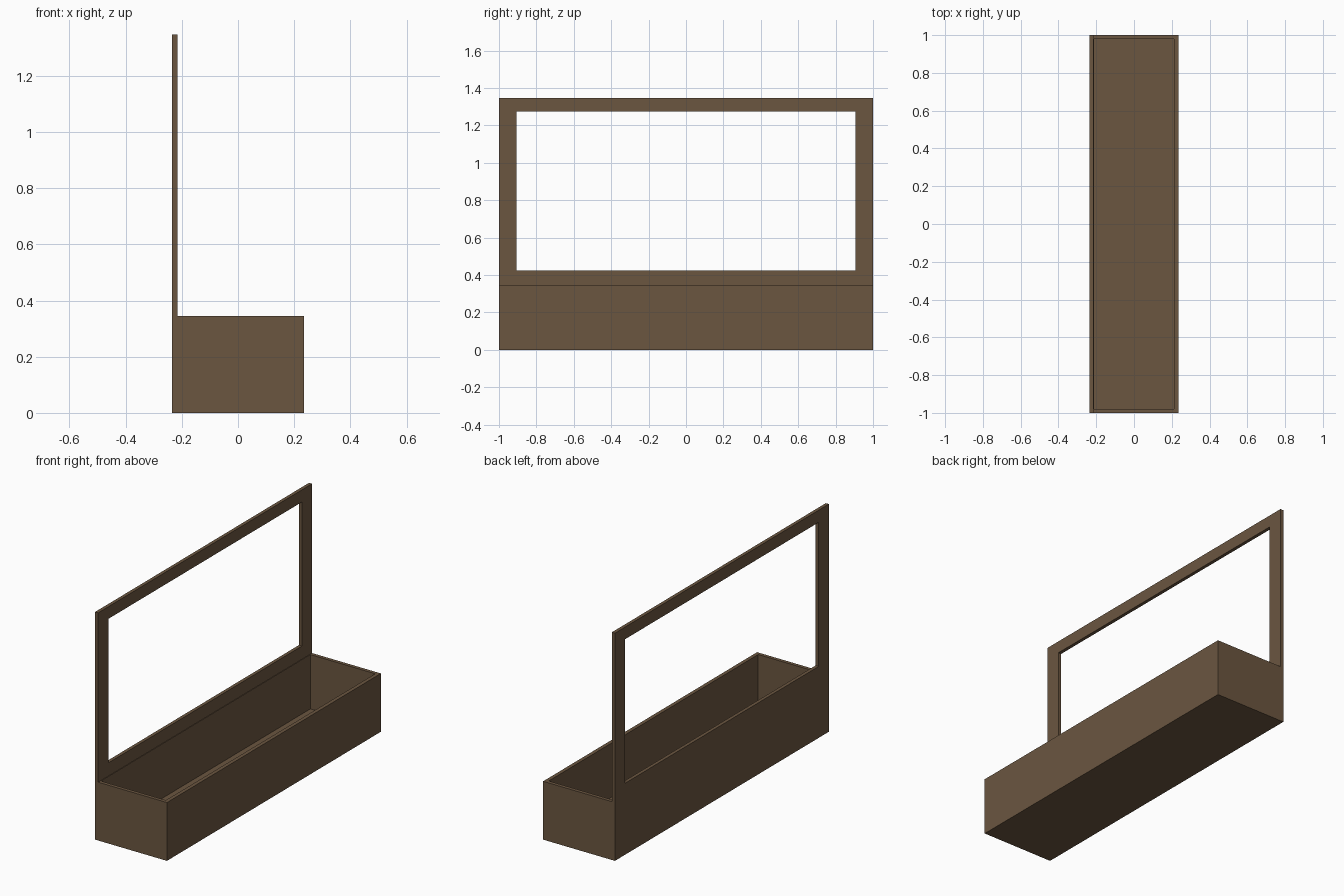
import bpy
import bmesh

cube = bpy.data.objects.get("Cube")
if cube:
    bpy.data.objects.remove(cube, do_unlink=True)

wood = bpy.data.materials.new("brown wood")
wood.use_nodes = True
colour = (0.147, 0.093, 0.051, 1)
wood.diffuse_color = colour
bsdf = next(n for n in wood.node_tree.nodes if n.type == "BSDF_PRINCIPLED")
bsdf.inputs["Base Color"].default_value = colour
bsdf.inputs["Roughness"].default_value = 0.8


def finish(name, bm):
    bmesh.ops.recalc_face_normals(bm, faces=bm.faces)
    mesh = bpy.data.meshes.new(name)
    bm.to_mesh(mesh)
    bm.free()
    mesh.materials.append(wood)
    obj = bpy.data.objects.new(name, mesh)
    bpy.context.collection.objects.link(obj)
    return obj


def corners(rect):
    u0, u1, v0, v1 = rect
    return [(u0, v0), (u1, v0), (u1, v1), (u0, v1)]


def frame(name, outer, inner, low, high, place):
    """Rectangular ring between two rectangles, extruded from low to high."""
    bm = bmesh.new()
    loops = [[bm.verts.new(place(u, v, w)) for u, v in corners(rect)]
             for rect, w in ((outer, low), (outer, high), (inner, high), (inner, low))]
    for a, b in zip(loops, loops[1:] + loops[:1]):
        for i in range(4):
            j = (i + 1) % 4
            bm.faces.new((a[i], a[j], b[j], b[i]))
    return finish(name, bm)


def slab(name, size, centre):
    bm = bmesh.new()
    bmesh.ops.create_cube(bm, size=1)
    bmesh.ops.scale(bm, vec=size, verts=bm.verts)
    bmesh.ops.translate(bm, vec=centre, verts=bm.verts)
    return finish(name, bm)


def flat(u, v, w):
    return (u, v, w)


def upright(u, v, w):
    return (w, u, v)


HALF_X, RIM, LIP = 0.235, 0.345, 0.305
tray_outline = (-HALF_X + 0.004, HALF_X, -1, 1)

# Open trough: walls, floor and the slightly thicker inner lip
frame("trough_walls", tray_outline, (-0.217, 0.217, -0.983, 0.983), 0, LIP, flat)
frame("trough_lip", tray_outline, (-0.212, 0.213, -0.979, 0.979), LIP, RIM, flat)
slab("trough_floor", (0.435, 1.967, 0.021), (0, 0, 0.0105))

# Tall back panel with a large open window
frame("back_frame", (-1, 1, 0, 1.347), (-0.905, 0.905, 0.423, 1.275),
      -HALF_X, -0.215, upright)
